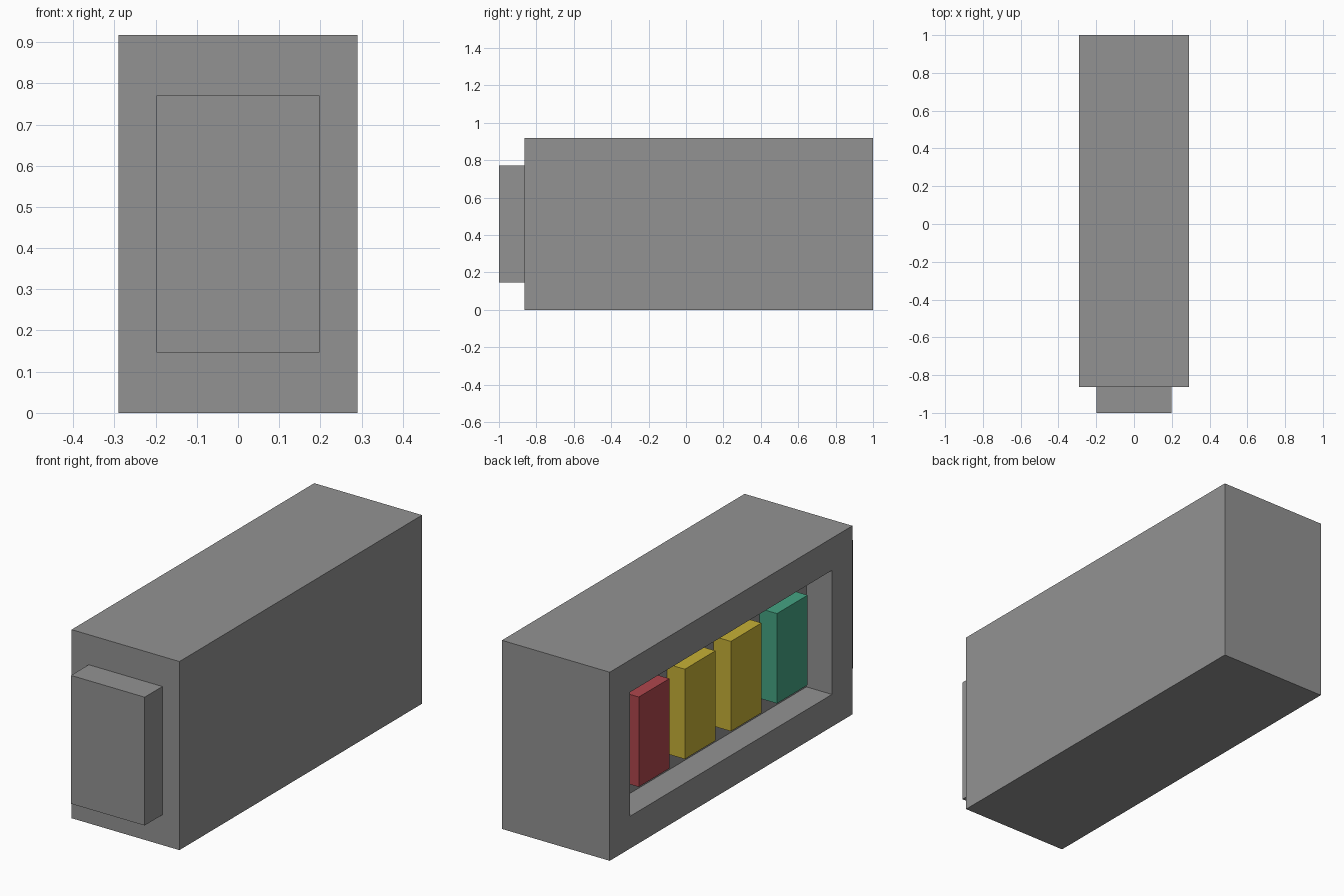
import bpy
import bmesh
from mathutils import Vector

if "Cube" in bpy.data.objects:
    bpy.data.objects.remove(bpy.data.objects["Cube"])


def finish(bm, name, color):
    mesh = bpy.data.meshes.new(name)
    bmesh.ops.recalc_face_normals(bm, faces=bm.faces)
    bm.to_mesh(mesh)
    bm.free()
    obj = bpy.data.objects.new(name, mesh)
    bpy.context.collection.objects.link(obj)
    mat = bpy.data.materials.get(color[0]) or bpy.data.materials.new(color[0])
    mat.diffuse_color = (*color[1], 1)
    mat.use_nodes = True
    mat.node_tree.nodes["Principled BSDF"].inputs["Base Color"].default_value = mat.diffuse_color
    mesh.materials.append(mat)
    return obj


def box(x, y, z):
    """Box from (min, max) ranges on each axis."""
    bm = bmesh.new()
    bmesh.ops.create_cube(bm, size=1)
    ranges = (x, y, z)
    for v in bm.verts:
        v.co = Vector([r[0] if c < 0 else r[1] for c, r in zip(v.co, ranges)])
    return bm


grey = ("dark grey", (0.29, 0.29, 0.29))
red = ("red", (0.43, 0.063, 0.074))
yellow = ("yellow", (0.565, 0.434, 0.037))
green = ("green", (0.06, 0.371, 0.227))

# Battery casing with a window recessed into its left side
HALF_W, FRONT, HEIGHT = 0.29, -0.864, 0.917
MARGIN, DEPTH = 0.157, 0.137
case = box((-HALF_W, HALF_W), (FRONT, 1.0), (0, HEIGHT))
case.normal_update()
side = min(case.faces, key=lambda f: f.calc_center_median().x)
bmesh.ops.inset_region(case, faces=[side], thickness=MARGIN, use_even_offset=True)
well = bmesh.ops.extrude_discrete_faces(case, faces=[side])["faces"][0]
bmesh.ops.translate(case, verts=well.verts, vec=(DEPTH, 0, 0))
finish(case, "battery_case", grey)

# Terminal block on the front end
finish(box((-0.198, 0.198), (-1.0, FRONT), (0.147, 0.771)), "terminal", grey)

# Charge bars standing out from the back wall of the window
for i, color in enumerate((red, yellow, yellow, green)):
    y = 0.717 - i * 0.354
    bar = box((-0.248, -HALF_W + DEPTH), (y - 0.235, y), (0.24, 0.677))
    finish(bar, f"charge_bar_{i + 1}", color)
